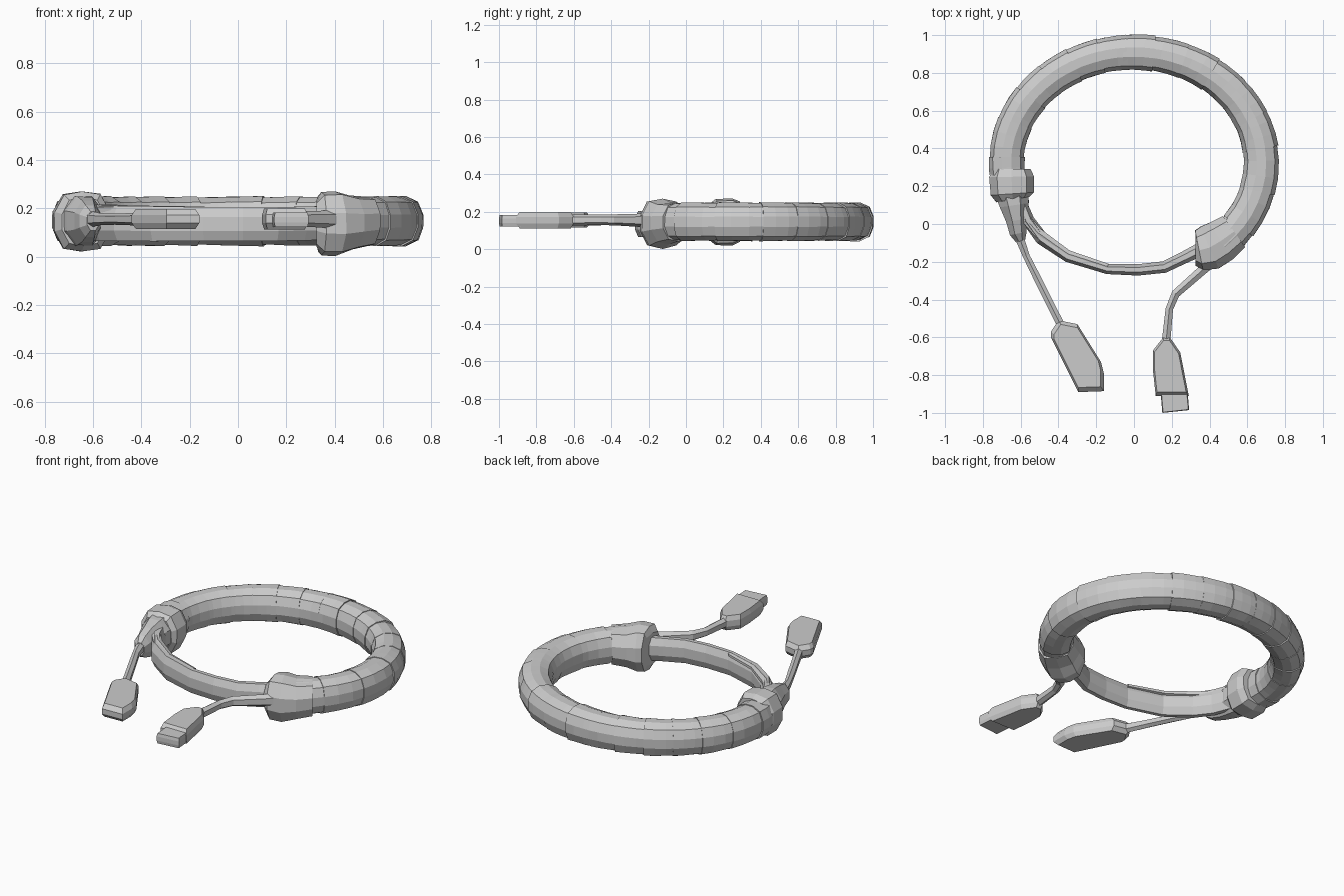
import bpy, bmesh, random
from math import sin, cos, pi, radians
from mathutils import Vector

random.seed(4)


def make_object(name, bm):
    bmesh.ops.recalc_face_normals(bm, faces=bm.faces)
    mesh = bpy.data.meshes.new(name)
    bm.to_mesh(mesh)
    bm.free()
    obj = bpy.data.objects.new(name, mesh)
    bpy.context.collection.objects.link(obj)
    return obj


def profile(sides, power):
    """Unit rounded-box cross-section."""
    pts = []
    for i in range(sides):
        a = 2 * pi * (i + 0.5) / sides
        c, s = cos(a), sin(a)
        k = (abs(c) ** power + abs(s) ** power) ** (-1 / power)
        pts.append((c * k, s * k))
    top = max(p[1] for p in pts)
    wide = max(p[0] for p in pts)
    return [(x / wide, z / top) for x, z in pts]


def sweep(name, stations, sides=10, power=2.6, jitter=0.0):
    """Loft a cross-section along stations (x, y, z, width, height)."""
    bm = bmesh.new()
    prof = profile(sides, power)
    centres = [Vector(s[:3]) for s in stations]
    rings = []
    for i, (x, y, z, w, h) in enumerate(stations):
        t = centres[min(i + 1, len(centres) - 1)] - centres[max(i - 1, 0)]
        n = Vector((t.y, -t.x, 0)).normalized()
        ring = []
        for u, v in prof:
            k = 1 + random.uniform(-jitter, jitter)
            p = centres[i] + n * (u * w / 2 * k) + Vector((0, 0, v * h / 2 * k))
            ring.append(bm.verts.new(p))
        rings.append(ring)
    for a, b in zip(rings, rings[1:]):
        for j in range(sides):
            k = (j + 1) % sides
            bm.faces.new((a[j], a[k], b[k], b[j]))
    bm.faces.new(rings[0])
    bm.faces.new(rings[-1])
    return make_object(name, bm)


def tag(name, outline, z0, z1, inset):
    """Flat tag with chamfered rims, extruded from an outline."""
    bm = bmesh.new()
    c = sum((Vector(p) for p in outline), Vector((0, 0))) / len(outline)
    zs = z1 - z0
    layers = []
    for f, s in ((0, inset), (0.3, 1), (0.7, 1), (1, inset)):
        layers.append([bm.verts.new((*(c + (Vector(p) - c) * s), z0 + f * zs))
                       for p in outline])
    n = len(outline)
    for a, b in zip(layers, layers[1:]):
        for j in range(n):
            k = (j + 1) % n
            bm.faces.new((a[j], a[k], b[k], b[j]))
    bm.faces.new(layers[0])
    bm.faces.new(layers[-1])
    return make_object(name, bm)


def on_ring(deg, w, h, z=0.147):
    a = radians(deg)
    return (0.675 * cos(a), 0.325 + 0.585 * sin(a), z, w, h)


# Thick padded ring, wrapped in overlapping bands
bounds = [-52, -34, -14, 8, 24, 40, 54, 68, 82, 94, 106, 119, 132, 145, 160, 178, 193]
for i, (a0, a1) in enumerate(zip(bounds, bounds[1:])):
    grow = random.uniform(0.99, 1.03)
    parts = 3
    st = []
    for j in range(parts + 1):
        t = j / parts
        a = a0 - 1 + (a1 - a0 + 2) * t
        k = grow * (1.025 - 0.045 * t)
        st.append(on_ring(a, 0.182 * k, 0.198 * k))
    sweep(f"wrap_band_{i + 1}", st, sides=12, jitter=0.012)

# Large collar where the ring ends on the right
sweep("right_collar", [
    (0.325, -0.14, 0.137, 0.16, 0.19), (0.345, -0.14, 0.137, 0.215, 0.262),
    (0.40, -0.125, 0.137, 0.24, 0.268), (0.46, -0.09, 0.14, 0.23, 0.225),
    (0.53, -0.04, 0.145, 0.20, 0.205)], sides=10, power=2.8, jitter=0.015)

# Left collar and the pinched end below it
sweep("left_collar", [
    (-0.648, 0.29, 0.147, 0.20, 0.215), (-0.648, 0.25, 0.147, 0.235, 0.25),
    (-0.645, 0.16, 0.145, 0.23, 0.25), (-0.64, 0.13, 0.145, 0.18, 0.20)],
    sides=10, power=3.0, jitter=0.015)
sweep("left_pinched_end", [
    (-0.65, 0.20, 0.147, 0.19, 0.21), (-0.633, 0.10, 0.147, 0.155, 0.20),
    (-0.622, 0.02, 0.147, 0.11, 0.17), (-0.612, -0.05, 0.147, 0.09, 0.13),
    (-0.60, -0.09, 0.147, 0.05, 0.08)], sides=8, jitter=0.02)

# Thin strap closing the front of the ring
sweep("front_strap", [
    (-0.60, 0.13, 0.14, 0.05, 0.15), (-0.56, 0.02, 0.14, 0.065, 0.15),
    (-0.49, -0.075, 0.138, 0.07, 0.145), (-0.35, -0.175, 0.136, 0.055, 0.145),
    (-0.14, -0.238, 0.135, 0.055, 0.14), (0.02, -0.243, 0.135, 0.06, 0.14),
    (0.16, -0.228, 0.135, 0.062, 0.14), (0.27, -0.175, 0.137, 0.065, 0.14),
    (0.38, -0.12, 0.14, 0.075, 0.14)], sides=8, power=5)
# Raised fold lying on the strap
sweep("strap_fold", [
    (-0.60, 0.06, 0.19, 0.05, 0.05), (-0.51, -0.045, 0.195, 0.05, 0.04),
    (-0.35, -0.158, 0.195, 0.04, 0.03), (-0.14, -0.225, 0.195, 0.03, 0.025)],
    sides=6)

# Drawcords
sweep("left_cord", [
    (-0.615, -0.05, 0.155, 0.05, 0.07), (-0.57, -0.17, 0.155, 0.036, 0.05),
    (-0.51, -0.29, 0.155, 0.04, 0.046), (-0.45, -0.41, 0.155, 0.04, 0.05),
    (-0.385, -0.54, 0.155, 0.042, 0.06)], sides=6)
sweep("right_cord", [
    (0.42, -0.19, 0.155, 0.06, 0.08), (0.35, -0.255, 0.155, 0.05, 0.07),
    (0.22, -0.37, 0.157, 0.045, 0.06), (0.187, -0.45, 0.157, 0.04, 0.055),
    (0.17, -0.62, 0.157, 0.045, 0.06)], sides=6)

# Flat cord tags
tag("left_tag", [(-0.40, -0.51), (-0.30, -0.53), (-0.175, -0.73),
                 (-0.16, -0.79), (-0.16, -0.885), (-0.295, -0.89),
                 (-0.44, -0.60), (-0.44, -0.57)], 0.115, 0.197, 0.88)
tag("right_tag", [(0.155, -0.60), (0.19, -0.60), (0.245, -0.68),
                  (0.29, -0.91), (0.115, -0.91), (0.10, -0.77),
                  (0.10, -0.67)], 0.112, 0.20, 0.88)
tag("right_tag_tip", [(0.14, -0.88), (0.283, -0.88), (0.292, -0.985),
                      (0.15, -1.0)], 0.122, 0.183, 0.94)
